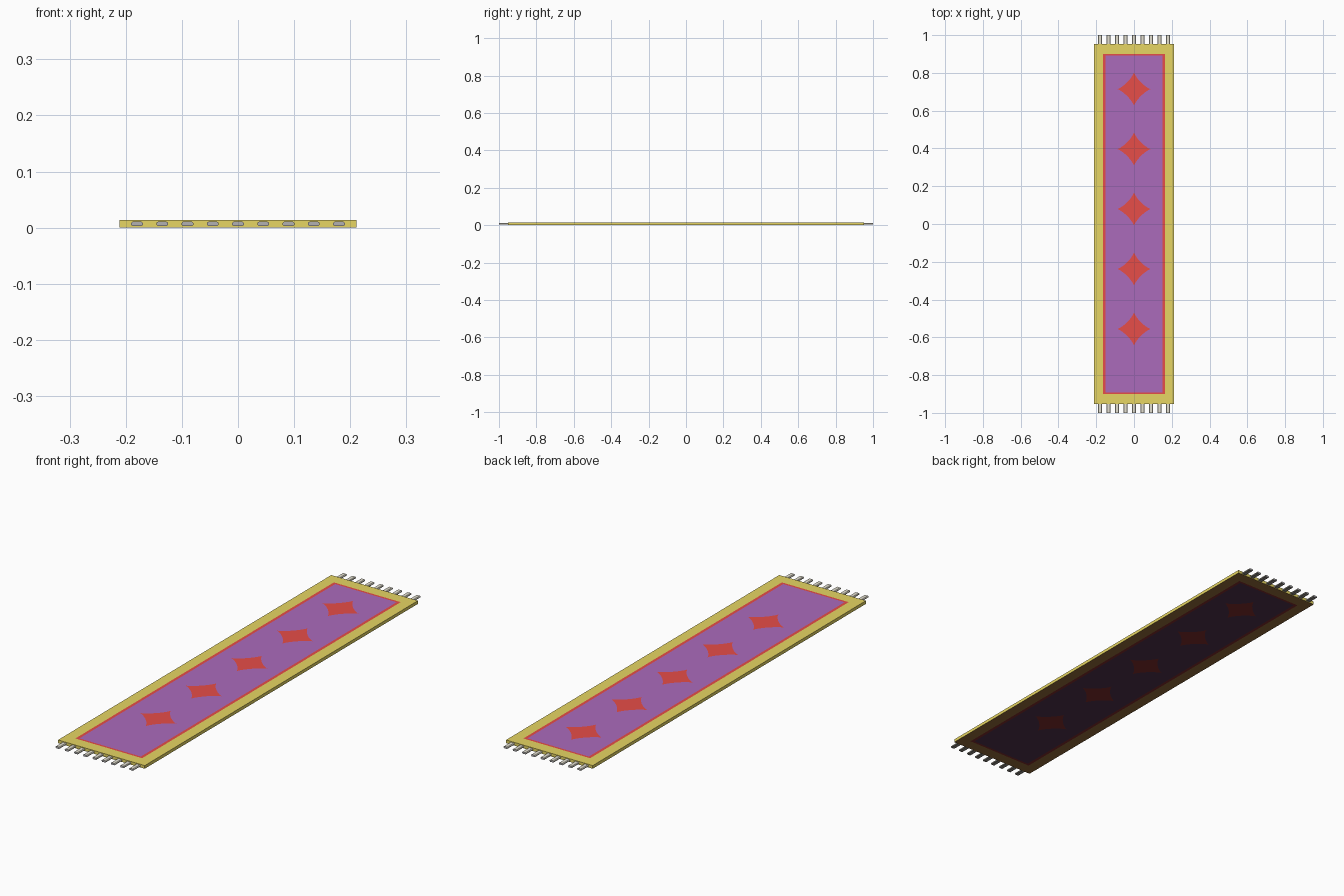
import bpy, bmesh, math

if "Cube" in bpy.data.objects:
    bpy.data.objects.remove(bpy.data.objects["Cube"])


def material(name, rgb):
    m = bpy.data.materials.new(name)
    m.diffuse_color = (*rgb, 1.0)
    m.use_nodes = True
    m.node_tree.nodes["Principled BSDF"].inputs["Base Color"].default_value = m.diffuse_color
    return m


rug_mats = [
    material("gold border", (0.80, 0.67, 0.125)),
    material("red pattern", (0.80, 0.075, 0.065)),
    material("purple field", (0.41, 0.145, 0.50)),
    material("brown underside border", (0.28, 0.14, 0.038)),
    material("dark red underside", (0.20, 0.024, 0.024)),
    material("dark purple underside", (0.075, 0.030, 0.070)),
]
fringe_mats = [
    material("pale fringe", (0.78, 0.75, 0.64)),
    material("grey fringe ends", (0.45, 0.44, 0.45)),
    material("dark fringe underside", (0.28, 0.26, 0.23)),
]


def finish(name, bm, mats):
    mesh = bpy.data.meshes.new(name)
    bm.to_mesh(mesh)
    bm.free()
    for m in mats:
        mesh.materials.append(m)
    obj = bpy.data.objects.new(name, mesh)
    bpy.context.collection.objects.link(obj)
    return obj


# Woven runner: the same flat pattern on top and, darker, underneath
H = 0.014
bm = bmesh.new()


def add_face(pts, mat):
    f = bm.faces.new([bm.verts.new(p) for p in pts])
    f.material_index = mat


def both_sides(pts, mat):
    # pts run counter-clockwise seen from above
    add_face([(x, y, H) for x, y in pts], mat)
    add_face([(x, y, 0) for x, y in reversed(pts)], mat + 3)


def rect(hx, y0, y1):
    return [(-hx, y0), (hx, y0), (hx, y1), (-hx, y1)]


def ring(outer, inner, mat):
    for i in range(4):
        j = (i + 1) % 4
        both_sides([outer[i], outer[j], inner[j], inner[i]], mat)


edge = rect(0.2115, -0.952, 0.952)
line = rect(0.163, -0.901, 0.901)
FX, FY = 0.150, 0.891
field = rect(FX, -FY, FY)
ring(edge, line, 0)
ring(line, field, 1)

# Concave diamonds inlaid in the purple field, one quadrant at a time
R, STEP, FIRST = 0.089, 0.3175, -0.556
half = STEP / 2
N = 8
for k in range(5):
    cy = FIRST + k * STEP
    for sx, sy in ((1, 1), (-1, 1), (-1, -1), (1, -1)):
        arc = []
        for i in range(N + 1):
            a = i / N * math.pi / 2
            arc.append((R * abs(math.cos(a)) ** 2.6 if i < N else 0.0,
                        R * math.sin(a) ** 2.6))
        star = [(0, 0)] + arc
        rest = [(FX, 0), (FX, half), (0, half)] + arc[::-1]
        for pts, mat in ((star, 1), (rest, 2)):
            pts = [(sx * x, cy + sy * y) for x, y in pts]
            both_sides(pts if sx * sy > 0 else pts[::-1], mat)
both_sides(rect(FX, -FY, FIRST - half), 2)
both_sides(rect(FX, FIRST + 4 * STEP + half, FY), 2)

# Outer edges
for i in range(4):
    a, b = edge[i], edge[(i + 1) % 4]
    add_face([(*a, 0), (*b, 0), (*b, H), (*a, H)], 0)
bmesh.ops.remove_doubles(bm, verts=bm.verts, dist=1e-5)
finish("runner_rug", bm, rug_mats)

# Fringe: flat eight-sided tassels at both ends
W, T, ZC = 0.0105, 0.0042, 0.0068
profile = [(W, -0.4 * T), (W, 0.4 * T), (0.7 * W, T), (-0.7 * W, T),
           (-W, 0.4 * T), (-W, -0.4 * T), (-0.7 * W, -T), (0.7 * W, -T)]
for name, side in (("front_fringe", -1), ("back_fringe", 1)):
    bm = bmesh.new()
    for i in range(9):
        cx = (i - 4) * 0.045
        tip, root = [[bm.verts.new((cx + x, side * y, ZC + z)) for x, z in profile]
                     for y in (1.0, 0.945)]
        bm.faces.new(tip)
        bm.faces.new(root[::-1])
        for a in range(8):
            b = (a + 1) % 8
            bm.faces.new((tip[a], root[a], root[b], tip[b]))
    bmesh.ops.recalc_face_normals(bm, faces=bm.faces)
    for f in bm.faces:
        if abs(f.normal.y) > 0.5:
            f.material_index = 1
        elif f.normal.z < -0.1:
            f.material_index = 2
    finish(name, bm, fringe_mats)
